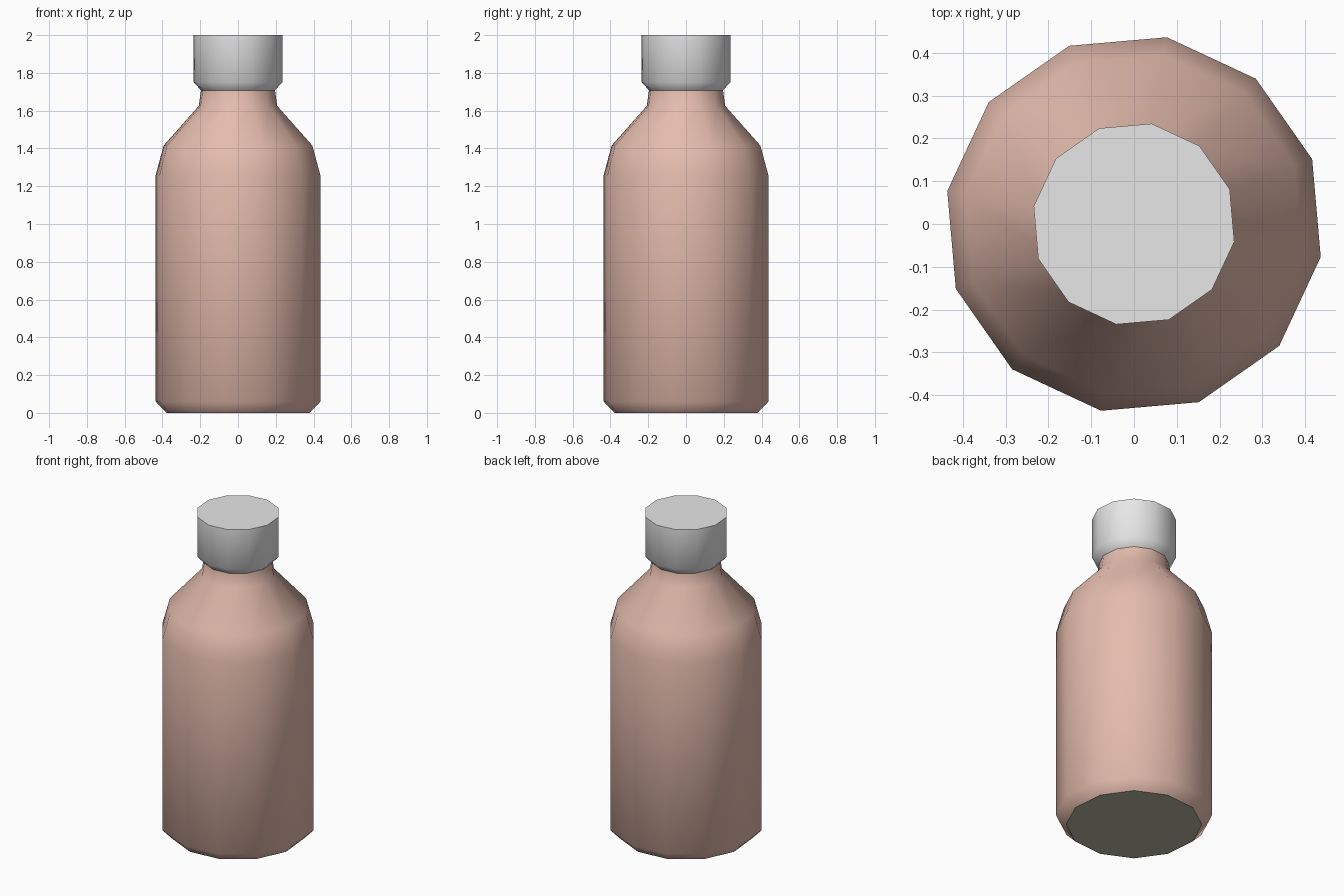
import bpy, bmesh, math

if "Cube" in bpy.data.objects:
    bpy.data.objects.remove(bpy.data.objects["Cube"])

SIDES = 12
TURN = math.radians(-10)   # rotation of the polygon outline


def material(name, rgb):
    m = bpy.data.materials.new(name)
    m.diffuse_color = (*rgb, 1.0)
    m.use_nodes = True
    m.node_tree.nodes["Principled BSDF"].inputs["Base Color"].default_value = m.diffuse_color
    return m


def lathe(name, profile, mat, cap_bottom=False, cap_top=False):
    """Revolve (radius, height) points into a 12-sided shell."""
    bm = bmesh.new()
    rings = []
    for r, z in profile:
        rings.append([bm.verts.new((r * math.cos(TURN + math.tau * i / SIDES),
                                    r * math.sin(TURN + math.tau * i / SIDES), z))
                      for i in range(SIDES)])
    for a, b in zip(rings, rings[1:]):
        for i in range(SIDES):
            j = (i + 1) % SIDES
            bm.faces.new((a[i], a[j], b[j], b[i])).smooth = True
    for wanted, ring in ((cap_bottom, rings[0][::-1]), (cap_top, rings[-1])):
        if wanted:
            face = bm.faces.new(ring)
            for e in face.edges:
                e.smooth = False
    mesh = bpy.data.meshes.new(name)
    bm.to_mesh(mesh)
    bm.free()
    mesh.materials.append(mat)
    ob = bpy.data.objects.new(name, mesh)
    bpy.context.collection.objects.link(ob)
    return ob


pink = material("dusty pink", (0.78, 0.50, 0.42))
grey = material("light grey", (0.80, 0.80, 0.80))
olive = material("pale olive", (0.50, 0.48, 0.36))

# Bottle body: chamfered foot, straight wall, shoulder and neck
lathe("bottle_body", [(0.385, 0.0), (0.443, 0.06), (0.443, 1.257), (0.400, 1.415),
                      (0.211, 1.625), (0.199, 1.708)], pink)

# Flat underside
bm = bmesh.new()
bm.faces.new([bm.verts.new((0.385 * math.cos(TURN - math.tau * i / SIDES),
                            0.385 * math.sin(TURN - math.tau * i / SIDES), 0))
              for i in range(SIDES)])
mesh = bpy.data.meshes.new("bottle_base")
bm.to_mesh(mesh)
bm.free()
mesh.materials.append(olive)
bpy.context.collection.objects.link(bpy.data.objects.new("bottle_base", mesh))

# Screw cap with tapered lower rim
lathe("bottle_cap", [(0.199, 1.708), (0.238, 1.75), (0.238, 2.0)], grey, cap_top=True)
